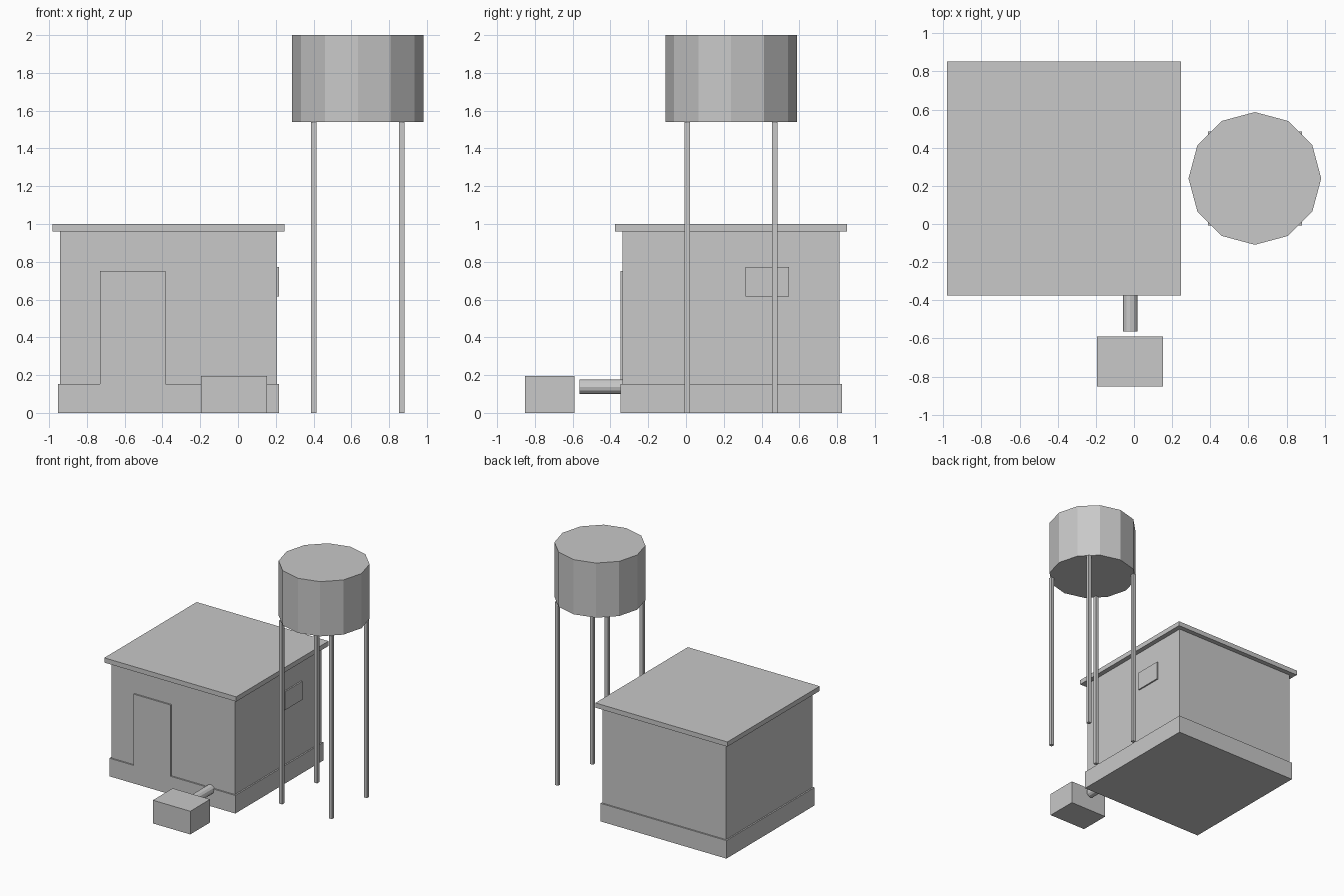
import bpy, bmesh, math
from mathutils import Matrix

if "Cube" in bpy.data.objects:
    bpy.data.objects.remove(bpy.data.objects["Cube"])

grey = bpy.data.materials.new("plain_grey")
grey.diffuse_color = (0.58, 0.58, 0.58, 1)
grey.use_nodes = True
grey.node_tree.nodes["Principled BSDF"].inputs["Base Color"].default_value = grey.diffuse_color


def finish(name, bm):
    mesh = bpy.data.meshes.new(name)
    bm.to_mesh(mesh)
    bm.free()
    mesh.materials.append(grey)
    obj = bpy.data.objects.new(name, mesh)
    bpy.context.collection.objects.link(obj)
    return obj


def box(name, x0, x1, y0, y1, z0, z1):
    bm = bmesh.new()
    m = Matrix.Translation(((x0 + x1) / 2, (y0 + y1) / 2, (z0 + z1) / 2))
    m = m @ Matrix.Diagonal((x1 - x0, y1 - y0, z1 - z0, 1))
    bmesh.ops.create_cube(bm, size=1, matrix=m)
    return finish(name, bm)


def cylinder(name, centre, radius, length, sides, rot=Matrix()):
    bm = bmesh.new()
    bmesh.ops.create_cone(bm, cap_ends=True, segments=sides, radius1=radius,
                          radius2=radius, depth=length,
                          matrix=Matrix.Translation(centre) @ rot)
    return finish(name, bm)


# House: stacked square slabs around one centre
HX, HY = -0.368, 0.239


def slab(name, half, z0, z1):
    return box(name, HX - half, HX + half, HY - half, HY + half, z0, z1)


slab("plinth", 0.586, 0, 0.152)
slab("walls", 0.574, 0.152, 0.96)
slab("roof", 0.614, 0.96, 1.0)

# Door and side window stand out flush with the plinth
box("door", -0.73, -0.385, HY - 0.586, HY - 0.56, 0.152, 0.752)
box("window", HX + 0.56, HX + 0.586, 0.315, 0.544, 0.617, 0.772)

# Pump box and pipe in front of the house
box("pump_box", -0.195, 0.153, -0.853, -0.59, 0, 0.195)
cylinder("pipe", (-0.02, -0.445, 0.138), 0.038, 0.24, 12,
         Matrix.Rotation(math.pi / 2, 4, 'X'))

# Water tank on four square legs
TX, TY = 0.634, 0.239
cylinder("water_tank", (TX, TY, 1.77), 0.348, 0.46, 12)
for i in (-1, 1):
    for j in (-1, 1):
        cx, cy, h = TX + i * 0.232, TY + j * 0.232, 0.0145
        side = ("front" if j < 0 else "back") + ("_left" if i < 0 else "_right")
        box(side + "_leg", cx - h, cx + h, cy - h, cy + h, 0, 1.54)
